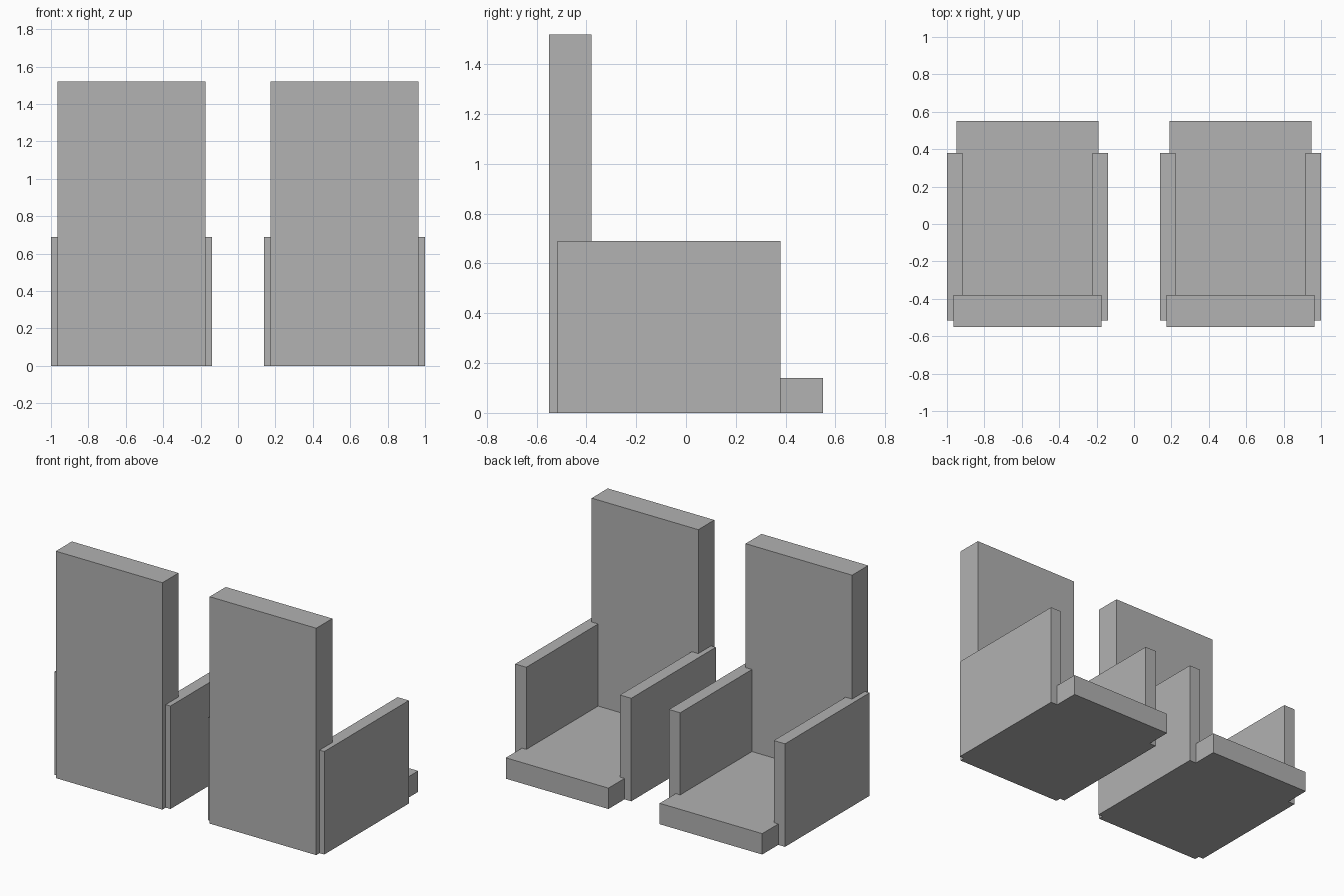
import bpy

if "Cube" in bpy.data.objects:
    bpy.data.objects.remove(bpy.data.objects["Cube"])

grey = bpy.data.materials.new("plain grey")
grey.diffuse_color = (0.445, 0.445, 0.445, 1)
grey.use_nodes = True
grey.node_tree.nodes["Principled BSDF"].inputs["Base Color"].default_value = grey.diffuse_color


def box(name, x, y, z):
    """Box spanning the given (min, max) ranges."""
    spans = (x, y, z)
    bpy.ops.mesh.primitive_cube_add(size=1, location=[(a + b) / 2 for a, b in spans])
    ob = bpy.context.object
    ob.name = name
    ob.scale = [b - a for a, b in spans]
    bpy.ops.object.transform_apply(location=False, rotation=False, scale=True)
    ob.data.materials.append(grey)


# Two identical armchairs side by side
for side, cx in (("left", -0.57), ("right", 0.57)):
    # Tall back panel
    box(f"{side}_chair_back", (cx - 0.395, cx + 0.395), (-0.55, -0.38), (0, 1.52))
    # Low seat slab, reaching past the arms
    box(f"{side}_chair_seat", (cx - 0.38, cx + 0.38), (-0.52, 0.55), (0, 0.14))
    # Arm panels
    box(f"{side}_chair_outer_arm" if cx < 0 else f"{side}_chair_inner_arm",
        (cx - 0.43, cx - 0.347), (-0.515, 0.38), (0, 0.69))
    box(f"{side}_chair_inner_arm" if cx < 0 else f"{side}_chair_outer_arm",
        (cx + 0.347, cx + 0.43), (-0.515, 0.38), (0, 0.69))
